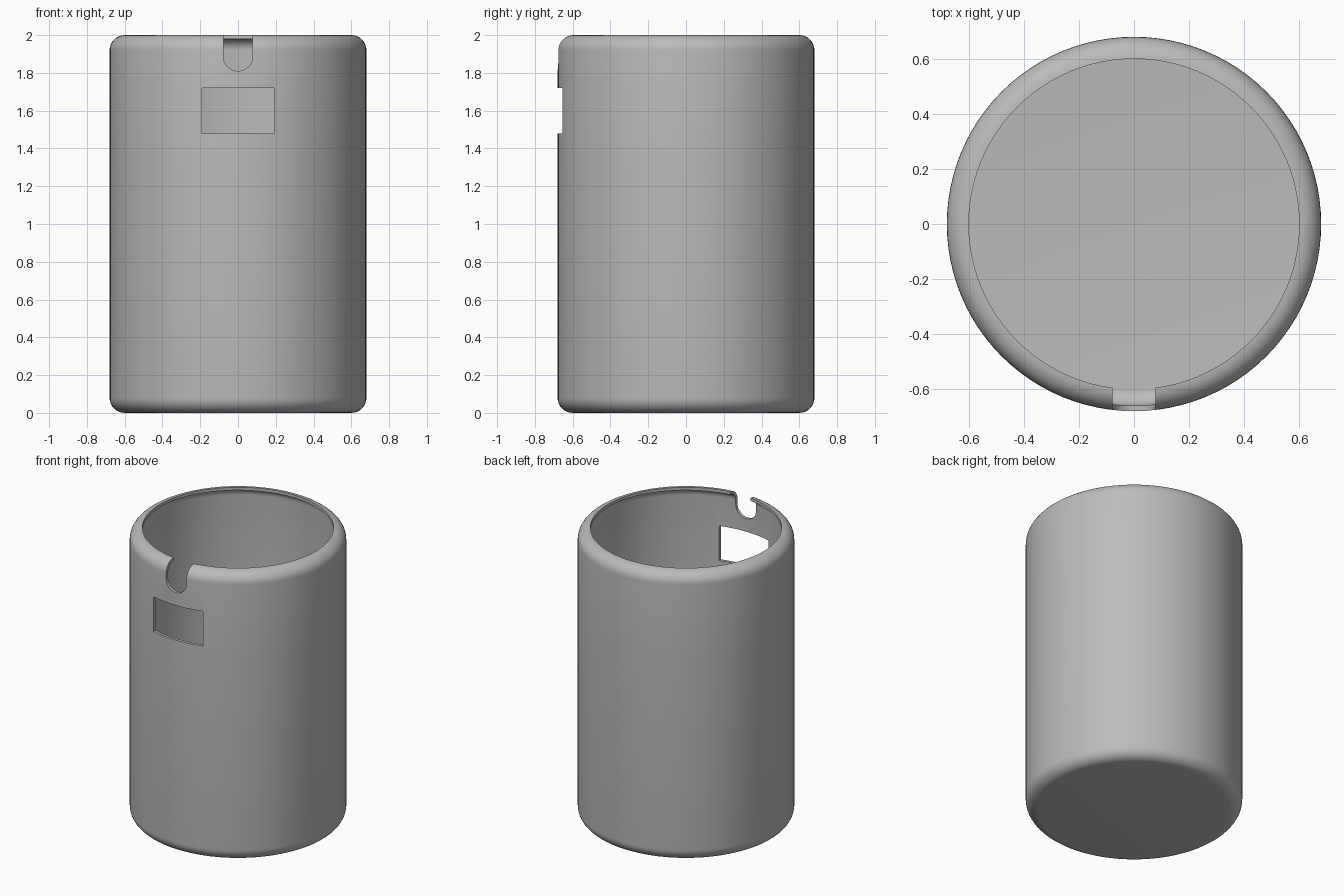
import bpy, bmesh, math
from mathutils import Matrix, Vector

if "Cube" in bpy.data.objects:
    bpy.data.objects.remove(bpy.data.objects["Cube"])

R, H, WALL, FILLET = 0.68, 2.0, 0.02, 0.08
SEGMENTS, ARC = 96, 8

grey = bpy.data.materials.new("mid grey")
grey.use_nodes = True
grey.diffuse_color = (0.5, 0.5, 0.5, 1)
grey.node_tree.nodes["Principled BSDF"].inputs["Base Color"].default_value = (0.5, 0.5, 0.5, 1)


def add_object(name, bm):
    bmesh.ops.recalc_face_normals(bm, faces=bm.faces)
    mesh = bpy.data.meshes.new(name)
    bm.to_mesh(mesh)
    bm.free()
    mesh.materials.append(grey)
    obj = bpy.data.objects.new(name, mesh)
    bpy.context.collection.objects.link(obj)
    return obj


def arc(radius, z, start):
    """Quarter turn of the rounded corner, counter-clockwise from start."""
    angles = [start + math.pi / 2 * i / ARC for i in range(ARC + 1)]
    return [(R - FILLET + radius * math.cos(a), z + radius * math.sin(a)) for a in angles]


def side(radius):
    """Half section of the can: rounded foot, straight wall, inward curled rim."""
    return (arc(radius, FILLET, -math.pi / 2) + [(R - FILLET + radius, 1.4)]
            + arc(radius, H - FILLET, 0))


def revolve(name, profile):
    bm = bmesh.new()
    verts = [bm.verts.new((r, 0, z)) for r, z in profile]
    edges = [bm.edges.new(pair) for pair in zip(verts, verts[1:])]
    bmesh.ops.spin(bm, geom=verts + edges, cent=(0, 0, 0), axis=(0, 0, 1),
                   angle=math.tau, steps=SEGMENTS, use_duplicate=False)
    bmesh.ops.remove_doubles(bm, verts=bm.verts, dist=1e-4)
    return add_object(name, bm)


def cutter(name, outline):
    """Prism through the front wall from an outline in x and z."""
    bm = bmesh.new()
    face = bm.faces.new([bm.verts.new((x, -0.9, z)) for x, z in outline])
    new = bmesh.ops.extrude_face_region(bm, geom=[face])["geom"]
    bmesh.ops.translate(bm, vec=(0, 0.5, 0),
                        verts=[v for v in new if isinstance(v, bmesh.types.BMVert)])
    obj = add_object(name, bm)
    obj.hide_render = True
    return obj


# Thin hollow can, open at the top
inner = side(FILLET - WALL)
can = revolve("can_shell", [(0, 0)] + side(FILLET) + inner[::-1] + [(0, WALL)])

# Rectangular window and round-bottomed rim notch
window = cutter("window_cutter", [(-0.19, 1.48), (0.19, 1.48), (0.19, 1.72), (-0.19, 1.72)])
NOTCH = 0.078
curve = [(NOTCH * math.cos(a), 1.888 + NOTCH * math.sin(a))
         for a in (math.pi * (1 + i / 20) for i in range(21))]
notch = cutter("notch_cutter", curve + [(NOTCH, 2.2), (-NOTCH, 2.2)])

bpy.context.view_layer.objects.active = can
can.select_set(True)
for tool in (window, notch):
    cut = can.modifiers.new(tool.name, "BOOLEAN")
    cut.operation, cut.solver, cut.object = "DIFFERENCE", "EXACT", tool
    bpy.ops.object.modifier_apply(modifier=cut.name)
    bpy.data.objects.remove(tool)

bpy.ops.object.shade_smooth_by_angle(angle=math.radians(35))
